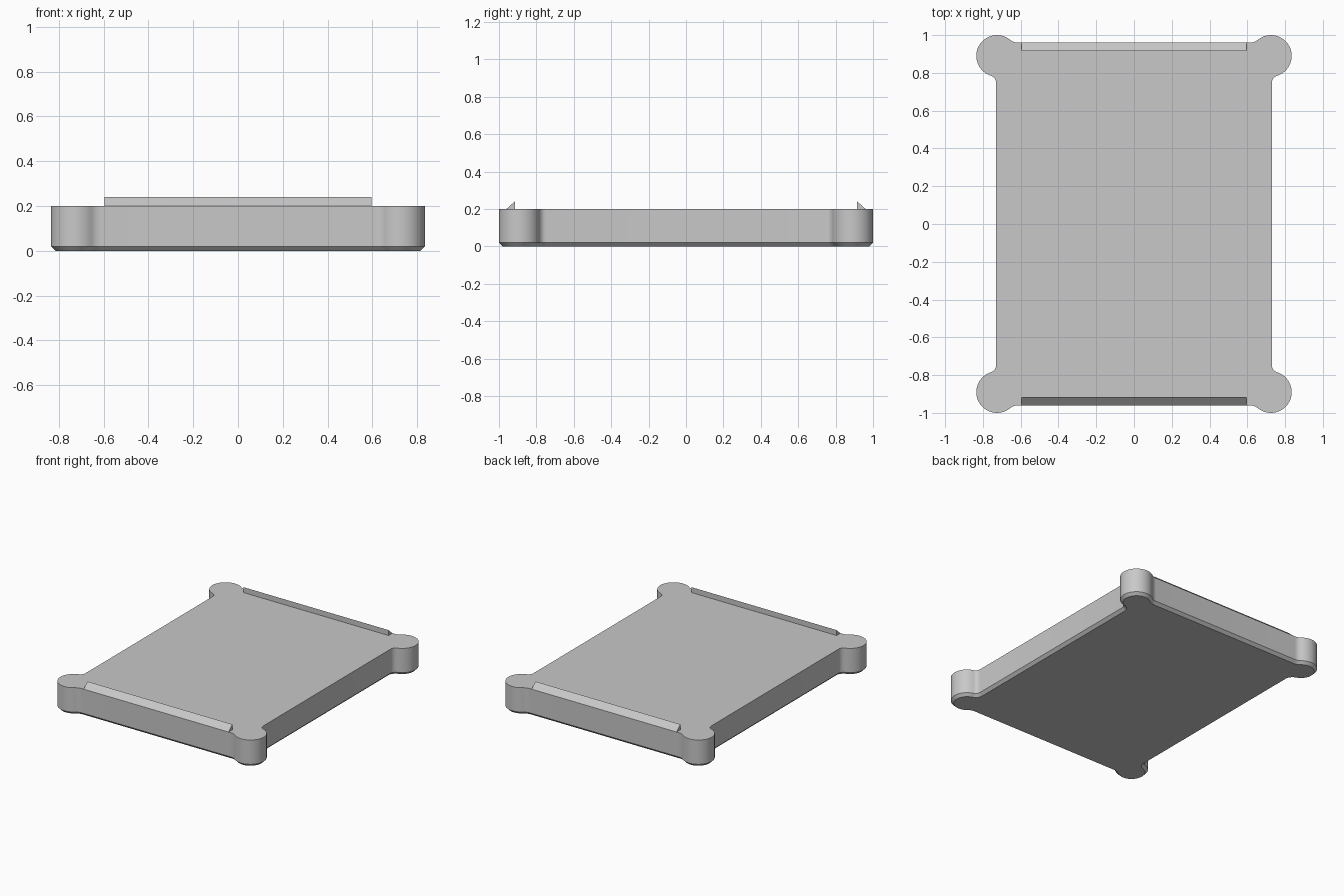
import bpy
import bmesh
from math import atan2, cos, sin, sqrt, pi
from mathutils import Vector

cube = bpy.data.objects.get("Cube")
if cube:
    bpy.data.objects.remove(cube)

HALF_X, HALF_Y = 0.73, 0.96
LOBE, LOBE_R = Vector((0.725, 0.89)), 0.11
SIDE_FILLET, END_FILLET = 0.04, 0.07
TOP, CHAMFER = 0.2, 0.02

grey = bpy.data.materials.new("light_grey")
grey.use_nodes = True
grey.diffuse_color = (0.58, 0.58, 0.58, 1)
grey.node_tree.nodes["Principled BSDF"].inputs["Base Color"].default_value = grey.diffuse_color


def finish(bm, name):
    bmesh.ops.recalc_face_normals(bm, faces=bm.faces)
    mesh = bpy.data.meshes.new(name)
    bm.to_mesh(mesh)
    bm.free()
    mesh.materials.append(grey)
    obj = bpy.data.objects.new(name, mesh)
    bpy.context.collection.objects.link(obj)
    return obj


def arc(centre, radius, start, end, steps):
    angles = [start + (end - start) * i / steps for i in range(steps + 1)]
    return [centre + radius * Vector((cos(a), sin(a))) for a in angles]


def outline(inset):
    """Rounded corner lobes blended into straight sides, offset inward."""
    reach = LOBE_R + SIDE_FILLET
    dx = HALF_X + SIDE_FILLET - LOBE.x
    side = LOBE + Vector((dx, -sqrt(reach**2 - dx**2)))
    reach = LOBE_R + END_FILLET
    dy = HALF_Y + END_FILLET - LOBE.y
    end = LOBE + Vector((-sqrt(reach**2 - dy**2), dy))
    a = atan2(side.y - LOBE.y, side.x - LOBE.x)
    b = atan2(end.y - LOBE.y, end.x - LOBE.x)
    quarter = arc(side, SIDE_FILLET + inset, pi, a + pi, 8)
    quarter += arc(LOBE, LOBE_R - inset, a, b, 28)[1:]
    quarter += arc(end, END_FILLET + inset, b - pi, -pi / 2, 8)[1:]
    half = quarter + [Vector((-p.x, p.y)) for p in reversed(quarter)]
    return half + [-p for p in half]


# Tray body: chamfered foot, straight wall, flat top
bm = bmesh.new()
rings = [[bm.verts.new((p.x, p.y, z)) for p in outline(inset)]
         for inset, z in ((CHAMFER, 0), (0, CHAMFER), (0, TOP))]
for low, high in zip(rings, rings[1:]):
    for i in range(len(low)):
        bm.faces.new((low[i - 1], low[i], high[i], high[i - 1]))
bm.faces.new(rings[0])
bm.faces.new(rings[-1])
body = finish(bm, "tray_body")
bpy.ops.object.select_all(action="DESELECT")
body.select_set(True)
bpy.context.view_layer.objects.active = body
bpy.ops.object.shade_smooth_by_angle(angle=pi / 6)

# Wedge lips along the front and back edges
for name, s in (("front_lip", -1), ("back_lip", 1)):
    bm = bmesh.new()
    profile = ((0.915, TOP - 0.01), (0.955, TOP - 0.01), (HALF_Y, TOP), (0.915, 0.24))
    face = bm.faces.new([bm.verts.new((-0.595, s * y, z)) for y, z in profile])
    new = bmesh.ops.extrude_face_region(bm, geom=[face])["geom"]
    bmesh.ops.translate(bm, vec=(1.19, 0, 0),
                        verts=[v for v in new if isinstance(v, bmesh.types.BMVert)])
    finish(bm, name)
